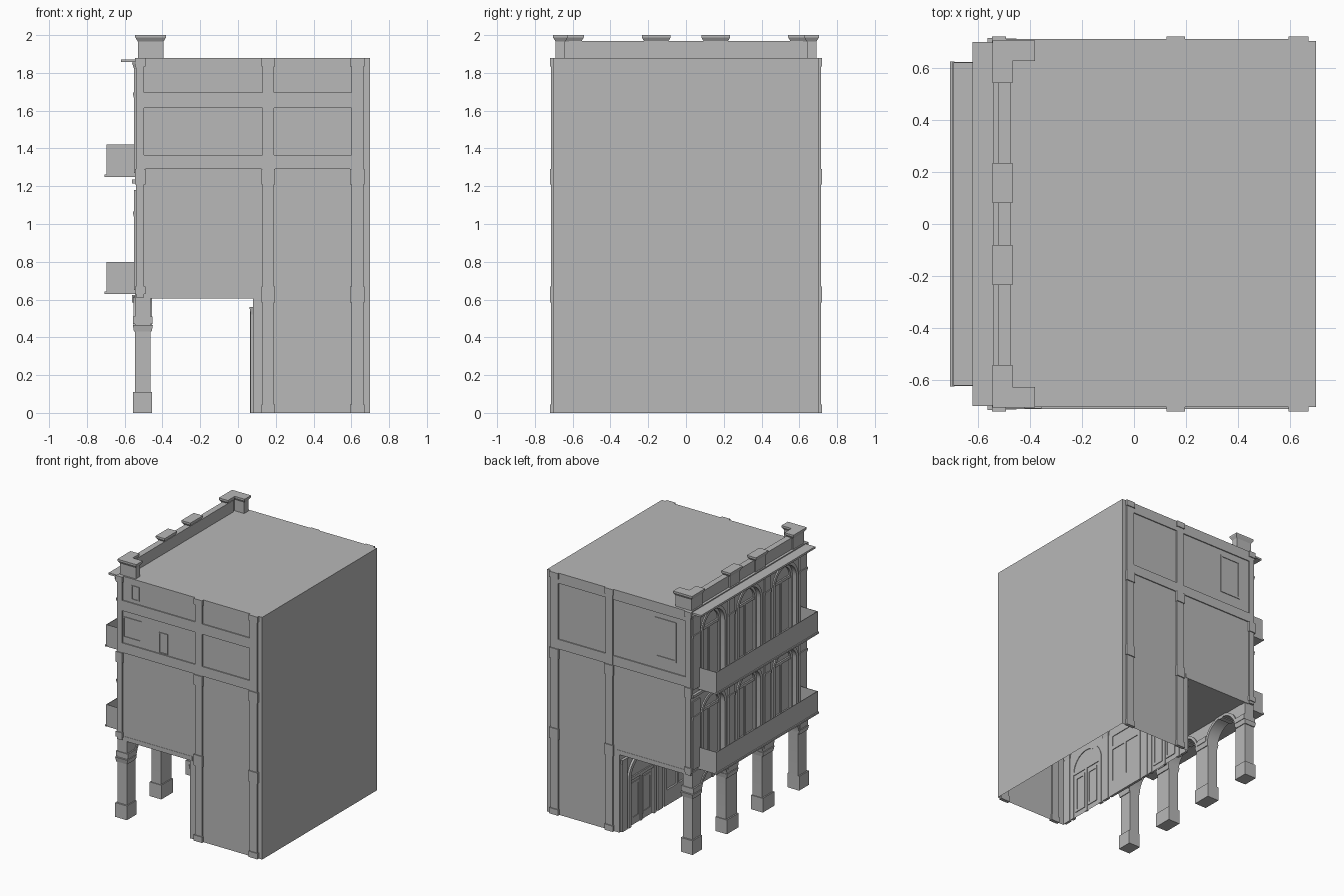
import bpy, bmesh, math
from mathutils import Matrix

cube = bpy.data.objects.get("Cube")
if cube:
    bpy.data.objects.remove(cube, do_unlink=True)

stone = bpy.data.materials.new("grey_stone")
stone.use_nodes = True
GREY = (0.48, 0.48, 0.48, 1)
stone.diffuse_color = GREY
stone.node_tree.nodes["Principled BSDF"].inputs["Base Color"].default_value = GREY
parts = []


def add(name, mesh):
    obj = bpy.data.objects.new(name, mesh)
    bpy.context.collection.objects.link(obj)
    mesh.materials.clear()
    mesh.materials.append(stone)
    parts.append(obj)
    return obj


def box(name, x0, x1, y0, y1, z0, z1, flare=0):
    """Box from its limits; flare widens the top outline."""
    bm = bmesh.new()
    bmesh.ops.create_cube(bm, size=1)
    for v in bm.verts:
        sx, sy, sz = (1 if c > 0 else -1 for c in v.co)
        grow = flare if sz > 0 else 0
        v.co = ((x1 if sx > 0 else x0) + sx * grow,
                (y1 if sy > 0 else y0) + sy * grow,
                z1 if sz > 0 else z0)
    mesh = bpy.data.meshes.new(name)
    bm.to_mesh(mesh)
    bm.free()
    return add(name, mesh)


def plate(name, loops, lo, hi, axis="x"):
    """Extruded outline (first loop) with holes (other loops), across x or y."""
    curve = bpy.data.curves.new(name + "_outline", "CURVE")
    curve.dimensions = "2D"
    curve.fill_mode = "BOTH"
    curve.extrude = (hi - lo) / 2
    for loop in loops:
        spline = curve.splines.new("POLY")
        spline.points.add(len(loop) - 1)
        for p, (a, b) in zip(spline.points, loop):
            p.co = (a, b, 0, 1)
        spline.use_cyclic_u = True
    tmp = bpy.data.objects.new(name + "_tmp", curve)
    bpy.context.collection.objects.link(tmp)
    deps = bpy.context.evaluated_depsgraph_get()
    mesh = bpy.data.meshes.new_from_object(tmp.evaluated_get(deps))
    bpy.data.objects.remove(tmp, do_unlink=True)
    mid = (lo + hi) / 2
    if axis == "x":
        m = Matrix(((0, 0, 1, mid), (1, 0, 0, 0), (0, 1, 0, 0), (0, 0, 0, 1)))
    else:
        m = Matrix(((1, 0, 0, 0), (0, 0, -1, mid), (0, 1, 0, 0), (0, 0, 0, 1)))
    mesh.transform(m)
    return add(name, mesh)


def rect(a0, a1, b0, b1):
    return [(a0, b0), (a1, b0), (a1, b1), (a0, b1)]


def arch(c, half, base, spring, rise, steps=16):
    arc = [(c - half * math.cos(math.pi * i / steps),
            spring + rise * math.sin(math.pi * i / steps)) for i in range(steps + 1)]
    return [(c - half, base)] + arc + [(c + half, base)]


def arch_trim(name, c, half, base, spring, rise, w, lo, hi):
    outer = arch(c, half + w, base, spring, rise + w)
    plate(name, [outer + arch(c, half, base, spring, rise)[::-1]], lo, hi)


BAYS = (-0.44, 0, 0.44)
PIERS = (-0.655, -0.22, 0.22, 0.655)

# Hollow main body, open underneath, with the upper floors over the arcade
profile = [(-0.50, 0.61), (-0.50, 1.88), (0.70, 1.88), (0.70, 0), (0.08, 0), (0.08, 0.61)]
bm = bmesh.new()
rings = [[bm.verts.new((x, y, z)) for x, z in profile] for y in (-0.703, 0.703)]
bm.faces.new(rings[0])
bm.faces.new(rings[1][::-1])
for i in range(len(profile)):
    j = (i + 1) % len(profile)
    if i != 3:
        bm.faces.new((rings[0][i], rings[1][i], rings[1][j], rings[0][j]))
bmesh.ops.recalc_face_normals(bm, faces=bm.faces)
body_mesh = bpy.data.meshes.new("main_body")
bm.to_mesh(body_mesh)
bm.free()
add("main_body", body_mesh)

# Upper facade with arched openings on two floors
FLOORS = ((0.65, 1.04, 0.11), (1.27, 1.67, 0.13))
openings = [arch(c, 0.13, b, s, r) for b, s, r in FLOORS for c in BAYS]
plate("upper_facade", [rect(-0.703, 0.703, 0.61, 1.88)] + openings, -0.54, -0.50)
for base, spring, rise in FLOORS:
    for c in BAYS:
        arch_trim("window_surround", c, 0.13, base, spring, rise, 0.025, -0.55, -0.53)
        arch_trim("window_frame", c, 0.11, base, spring, rise - 0.02, 0.02, -0.515, -0.50)
        box("window_transom", -0.512, -0.50, c - 0.12, c + 0.12, spring - 0.01, spring + 0.01)
        box("window_mullion", -0.508, -0.50, c - 0.008, c + 0.008, base, spring)
    # Pilasters between the bays
    top = spring + rise + 0.03
    for y in PIERS:
        w = 0.035 if abs(y) < 0.5 else 0.045
        box("facade_pilaster", -0.55, -0.53, y - w, y + w, base, top)
        box("pilaster_cap", -0.553, -0.53, y - w, y + w, spring, spring + 0.025, 0.004)
    # Balcony: floor slab, thin parapet and ends
    z = base - 0.02
    box("balcony_floor", -0.695, -0.53, -0.62, 0.62, z, z + 0.02)
    box("balcony_lip", -0.706, -0.69, -0.625, 0.625, z, z + 0.012)
    box("balcony_front", -0.697, -0.692, -0.622, 0.622, z, z + 0.17)
    for s in (-1, 1):
        box("balcony_end", -0.695, -0.53, s * 0.62 - 0.002, s * 0.62 + 0.002, z, z + 0.17)

# Facade string courses and top cornice
box("string_course", -0.56, -0.53, -0.705, 0.705, 1.215, 1.235)
box("cornice_bed", -0.55, -0.53, -0.703, 0.703, 1.82, 1.855, 0.012)
box("cornice", -0.62, -0.50, -0.70, 0.70, 1.857, 1.872)

# Roof parapet with blocks and L-shaped corner piers
box("parapet", -0.52, -0.473, -0.62, 0.62, 1.87, 1.97)


def roof_block(x0, x1, y0, y1):
    box("roof_block", x0, x1, y0, y1, 1.87, 1.965)
    box("roof_block_flare", x0, x1, y0, y1, 1.965, 1.988, 0.014)
    box("roof_block_cap", x0 - 0.014, x1 + 0.014, y0 - 0.014, y1 + 0.014, 1.988, 2.0)


for s in (-1, 1):
    for x0, x1, a, b in ((-0.53, -0.48, 0.095, 0.22), (-0.53, -0.48, 0.555, 0.69),
                         (-0.53, -0.395, 0.64, 0.69)):
        roof_block(x0, x1, *sorted((s * a, s * b)))

# Arcade wall with three open arches
outline = [(-0.70, 0)]
for c in BAYS:
    outline += arch(c, 0.155, 0, 0.445, 0.15)
outline += [(0.70, 0), (0.70, 0.63), (-0.70, 0.63)]
plate("arcade", [outline], -0.545, -0.463)
for c in BAYS:
    arch_trim("arcade_arch_trim", c, 0.155, 0.44, 0.445, 0.15, 0.022, -0.553, -0.455)
    box("keystone", -0.56, -0.455, c - 0.02, c + 0.02, 0.585, 0.625)
for y in PIERS:
    w = 0.065 if abs(y) < 0.5 else 0.052
    box("pier_base", -0.555, -0.455, y - w - 0.006, y + w + 0.006, 0, 0.11)
    box("pier_capital", -0.551, -0.457, y - w, y + w, 0.43, 0.465, 0.006)
    box("pier_block", -0.556, -0.452, y - 0.05, y + 0.05, 0.47, 0.51)

# Beams under the overhang
for s in (-1, 1):
    box("overhang_beam", -0.50, 0.10, *sorted((s * 0.66, s * 0.705)), 0.606, 0.64)

# Ground-floor shop wall with arched doors and a central window
for c in (-0.44, 0.44):
    arch_trim("door_surround", c, 0.14, 0, 0.37, 0.14, 0.03, 0.064, 0.085)
    box("door_transom", 0.07, 0.085, c - 0.14, c + 0.14, 0.355, 0.38)
    box("door_meeting_post", 0.072, 0.085, c - 0.01, c + 0.01, 0, 0.37)
    for s in (-1, 1):
        y = c + s * 0.07
        plate("door_panel", [rect(y - 0.05, y + 0.05, 0.04, 0.33),
                             rect(y - 0.035, y + 0.035, 0.06, 0.31)], 0.075, 0.085)
plate("shop_window", [rect(-0.17, 0.17, 0, 0.52)] +
      [rect(a, a + 0.13, 0.12, 0.38) for a in (-0.14, 0.01)] +
      [rect(-0.14, 0.14, 0.41, 0.49)], 0.066, 0.085)
for y in PIERS:
    box("shop_pilaster", 0.066, 0.085, y - 0.03, y + 0.03, 0, 0.56)
    box("shop_pilaster_cap", 0.068, 0.085, y - 0.03, y + 0.03, 0.52, 0.56, 0.008)


def side_box(name, s, x0, x1, depth, z0, z1):
    box(name, x0, x1, *sorted((s * 0.695, s * depth)), z0, z1)


# Side pilasters and bands, mirrored on both ends
for s in (-1, 1):
    for x0, x1, foot in ((-0.54, -0.497, 0.61), (0.13, 0.19, 0), (0.60, 0.665, 0)):
        side_box("side_pilaster", s, x0, x1, 0.714, foot, 1.88)
        for z0, z1 in ((0, 0.045), (0.585, 0.67), (1.21, 1.29), (1.835, 1.88)):
            if z0 >= foot or z0 > 0.5:
                side_box("pilaster_block", s, x0 - 0.006, x1 + 0.006, 0.721,
                         max(z0, 0.63 if foot else 0), z1)
    for x0, x1 in ((-0.497, 0.13), (0.19, 0.60)):
        side_box("lower_band", s, x0, x1, 0.711, 1.29, 1.365)
        if s < 0:
            side_box("upper_band", s, x0, x1, 0.711, 1.615, 1.695)
        else:
            side_box("top_band", s, x0, x1, 0.711, 1.80, 1.88)


def side_window(s, x0, x1, z0, z1, w):
    lo, hi = sorted((s * 0.70, s * 0.708))
    plate("side_window_frame", [rect(x0, x1, z0, z1),
                                rect(x0 + w, x1 - w, z0 + w, z1 - w)], lo, hi, "y")


# Small windows on the sides
side_window(-1, -0.49, -0.335, 1.41, 1.57, 0.008)
side_window(-1, -0.185, -0.11, 1.37, 1.53, 0.006)
side_window(-1, -0.42, -0.355, 1.72, 1.83, 0.006)
side_window(1, -0.41, -0.23, 1.45, 1.76, 0.015)

# Smooth the arch curves, keep corners crisp
bpy.ops.object.select_all(action="DESELECT")
for obj in parts:
    obj.select_set(True)
bpy.context.view_layer.objects.active = parts[0]
bpy.ops.object.shade_smooth_by_angle(angle=math.radians(30))
